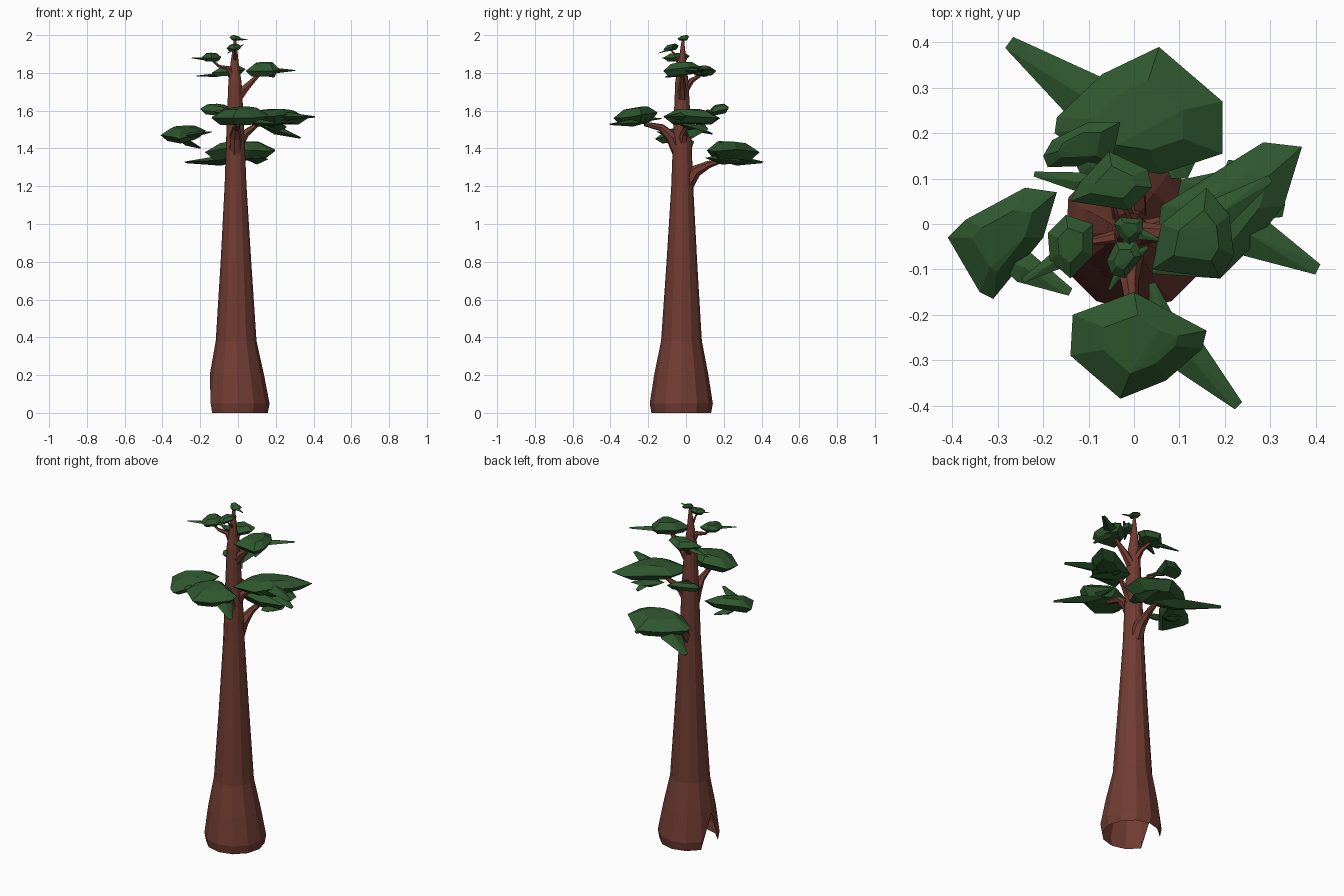
import bpy, bmesh, math
from mathutils import Vector


def material(name, rgb):
    m = bpy.data.materials.new(name)
    m.diffuse_color = (*rgb, 1)
    return m


BARK = material("bark", (0.165, 0.045, 0.032))
LEAF = material("needles", (0.028, 0.095, 0.028))


def finish(bm, name, mat):
    me = bpy.data.meshes.new(name)
    bm.to_mesh(me)
    bm.free()
    me.materials.append(mat)
    ob = bpy.data.objects.new(name, me)
    bpy.context.collection.objects.link(ob)
    return ob


def loft(name, stations, sides, flat=False, notch=()):
    """Tube through (x, y, z, radius) stations, open at the start, closed at the end."""
    bm = bmesh.new()
    pts = [Vector(s[:3]) for s in stations]
    rings = []
    for i, s in enumerate(stations):
        t = pts[min(i + 1, len(pts) - 1)] - pts[max(i - 1, 0)]
        q = t.to_track_quat('Z', 'Y')
        ring = []
        for k in range(sides):
            a = 2 * math.pi * k / sides
            d = Vector((math.cos(a), math.sin(a), 0)) * s[3]
            v = pts[i] + (d if flat else q @ d)
            # raised rim for the hollow at the base
            if i < len(notch) and k == sides // 2:
                v = Vector(notch[i])
            ring.append(bm.verts.new(v))
        rings.append(ring)
    for a, b in zip(rings, rings[1:]):
        for k in range(sides):
            j = (k + 1) % sides
            bm.faces.new((a[k], a[j], b[j], b[k]))
    bm.faces.new(rings[-1])
    return finish(bm, name, BARK)


def hull(bm, points):
    vs = [bm.verts.new(p) for p in points]
    r = bmesh.ops.convex_hull(bm, input=vs)
    junk = {g for g in r["geom_interior"] + r["geom_unused"]
            if isinstance(g, bmesh.types.BMVert)}
    bmesh.ops.delete(bm, geom=list(junk), context='VERTS')


def clump(name, outline, thick, spikes):
    """Flat needle plate with bevelled rims plus tapered spikes (start, tip, width)."""
    bm = bmesh.new()
    rim = [Vector(p) for p in outline]
    c = sum(rim, Vector()) / len(rim)
    up = Vector((0, 0, thick / 2))
    hull(bm, rim + [c.lerp(p, 0.55) + up for p in rim] +
         [c.lerp(p, 0.7) - up for p in rim])
    for start, tip, w in spikes:
        a, b = Vector(start), Vector(tip)
        d = (b - a).normalized()
        s = d.cross(Vector((0, 0, 1))).normalized() * w
        h = Vector((0, 0, w * 0.45))
        m = a.lerp(b, 0.4)
        hull(bm, [a + s * .3, a - s * .3, m + s, m - s, m + h, m - h,
                  b + s * .25, b - s * .25, b - h * .3])
    return finish(bm, name, LEAF)


# trunk with flared foot and a tent-shaped hollow on the left
loft("trunk", [
    (0, -.025, 0, .158), (0, -.025, .05, .167), (-.006, -.025, .21, .142),
    (-.01, -.024, .38, .108), (-.011, -.022, .8, .081), (-.013, -.02, 1.2, .058),
    (-.014, -.02, 1.5, .047), (-.016, -.022, 1.75, .035), (-.018, -.02, 1.84, .023),
    (-.016, -.016, 1.98, .006)], 12, flat=True,
    notch=[(-.149, -.025, .19), (-.149, -.025, .2)])

# branches
loft("back_branch", [(-.01, 0, 1.2, .04), (-.005, .05, 1.28, .034),
                     (0, .12, 1.315, .02), (.01, .2, 1.34, .012)], 7)
loft("front_branch", [(-.014, -.03, 1.36, .036), (-.012, -.075, 1.46, .033),
                      (-.01, -.13, 1.51, .02), (0, -.22, 1.53, .012)], 7)
loft("right_branch", [(-.01, -.02, 1.4, .03), (.04, -.01, 1.48, .022),
                      (.12, .02, 1.54, .01)], 6)
loft("back_left_branch", [(-.015, -.01, 1.49, .03), (-.035, .05, 1.56, .018),
                          (-.08, .12, 1.6, .008)], 6)
loft("upper_right_branch", [(-.015, -.02, 1.65, .03), (.04, -.02, 1.72, .022),
                            (.08, -.02, 1.76, .015), (.12, -.02, 1.8, .009)], 6)
loft("upper_back_branch", [(-.016, -.015, 1.7, .025), (-.03, .03, 1.76, .015),
                           (-.05, .08, 1.79, .007)], 6)
loft("upper_left_branch", [(-.016, -.025, 1.77, .024), (-.05, -.03, 1.825, .014),
                           (-.1, -.04, 1.835, .008), (-.14, -.05, 1.87, .004)], 6)
loft("top_branch", [(-.016, -.02, 1.86, .012), (-.017, -.06, 1.9, .006),
                    (-.018, -.09, 1.93, .003)], 5)

# foliage clumps, lowest first
clump("back_foliage", [
    (-.175, .2, 1.38), (-.17, .235, 1.38), (.055, .39, 1.38), (.195, .27, 1.395),
    (.195, .155, 1.385), (.06, .11, 1.39), (-.07, .13, 1.4), (-.07, .33, 1.38)], .09,
    [((.03, .18, 1.34), (-.275, .4, 1.33), .06), ((.1, .1, 1.35), (.1, .32, 1.33), .06)])
clump("left_foliage", [
    (-.41, -.03, 1.47), (-.37, .01, 1.49), (-.24, .08, 1.5), (-.17, .07, 1.495),
    (-.2, -.03, 1.48), (-.31, -.165, 1.45), (-.34, -.15, 1.46)], .065,
    [((-.31, -.06, 1.46), (-.14, -.15, 1.49), .035),
     ((-.33, -.02, 1.46), (-.2, .02, 1.405), .05)])
clump("front_foliage", [
    (-.135, -.2, 1.57), (-.14, -.29, 1.56), (-.03, -.385, 1.56), (.07, -.345, 1.56),
    (.15, -.275, 1.57), (.16, -.235, 1.58), (.08, -.21, 1.59), (0, -.15, 1.59)], .08,
    [((.03, -.2, 1.54), (.23, -.4, 1.53), .045), ((.08, -.28, 1.55), (.04, -.13, 1.56), .03)])
clump("right_foliage", [
    (.04, -.11, 1.56), (.19, -.12, 1.57), (.25, -.06, 1.58), (.33, .04, 1.57),
    (.37, .17, 1.56), (.285, .18, 1.56), (.15, .09, 1.58), (.06, .04, 1.57)], .07,
    [((.15, .03, 1.57), (.405, -.1, 1.57), .05),
     ((.1, .08, 1.53), (.33, .03, 1.46), .06), ((.2, -.06, 1.54), (.22, .14, 1.48), .05)])
clump("back_left_foliage", [
    (-.2, .15, 1.61), (-.18, .185, 1.615), (-.1, .225, 1.62), (-.03, .225, 1.61),
    (-.05, .13, 1.59), (-.19, .125, 1.6)], .045,
    [((-.14, .17, 1.6), (-.03, .07, 1.58), .03)])
clump("upper_right_foliage", [
    (.04, -.1, 1.81), (.06, 0, 1.825), (.16, .08, 1.83), (.21, .02, 1.83),
    (.22, -.07, 1.82), (.19, -.12, 1.81)], .065,
    [((.11, -.03, 1.81), (.3, .1, 1.815), .035), ((.15, .03, 1.8), (.19, -.11, 1.78), .03)])
clump("upper_back_foliage", [
    (-.14, .05, 1.8), (-.12, .09, 1.805), (-.055, .16, 1.81), (.03, .12, 1.82),
    (.04, .08, 1.82), (-.01, .03, 1.81)], .045,
    [((-.05, .08, 1.79), (-.22, .11, 1.785), .022)])
clump("upper_left_foliage", [
    (-.19, -.02, 1.885), (-.185, -.08, 1.88), (-.14, -.12, 1.88), (-.09, -.07, 1.88),
    (-.09, 0, 1.885), (-.15, .02, 1.89)], .04,
    [((-.12, -.05, 1.87), (-.245, -.125, 1.88), .02)])
clump("high_front_foliage", [
    (-.06, -.08, 1.93), (-.05, -.11, 1.93), (-.02, -.12, 1.925), (.02, -.07, 1.94),
    (.005, -.04, 1.945), (-.04, -.04, 1.94)], .03,
    [((-.01, -.07, 1.93), (-.055, -.145, 1.905), .012),
     ((-.01, -.08, 1.93), (.03, -.05, 1.95), .012)])
clump("crown_foliage", [
    (-.045, 0, 1.99), (-.03, -.03, 1.98), (-.01, -.045, 1.98), (.02, -.02, 1.98),
    (.02, .01, 1.98), (-.03, .015, 1.995)], .022,
    [((-.01, -.015, 1.98), (.055, -.035, 1.975), .012)])
